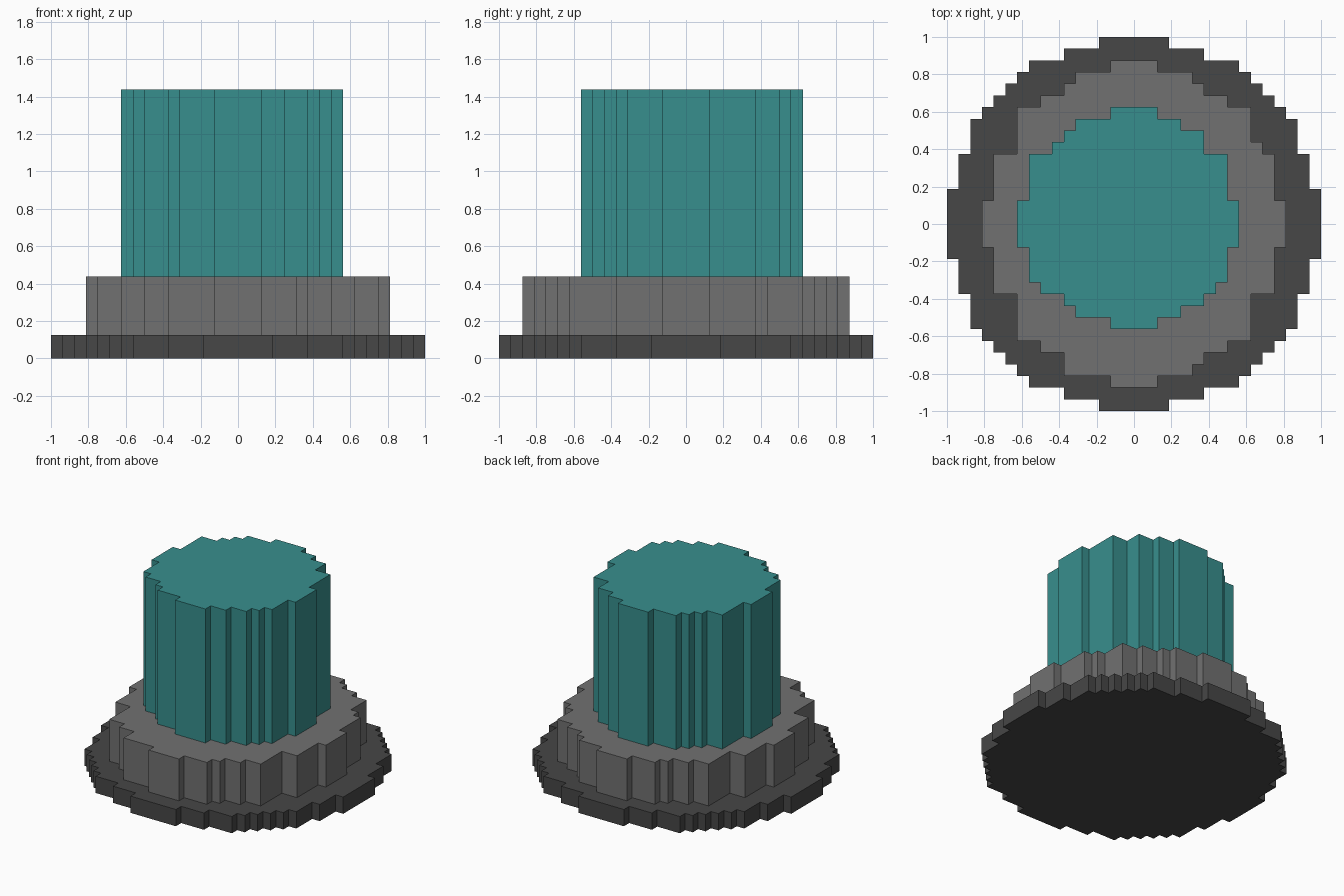
import bpy
import bmesh

if "Cube" in bpy.data.objects:
    bpy.data.objects.remove(bpy.data.objects["Cube"], do_unlink=True)

UNIT = 1 / 16  # size of one grid cell


def make_material(name, rgb):
    mat = bpy.data.materials.new(name)
    mat.use_nodes = True
    mat.diffuse_color = (*rgb, 1)
    mat.node_tree.nodes["Principled BSDF"].inputs["Base Color"].default_value = (*rgb, 1)
    return mat


def stair(corners, sx, sy):
    """Outer corners of one quadrant, with the inner corners filled in."""
    pts = []
    for i, (x, y) in enumerate(corners):
        pts.append((x * sx, y * sy))
        if i + 1 < len(corners):
            pts.append((x * sx, corners[i + 1][1] * sy))
    return pts


def stepped_disc(name, quadrants, z0, z1, mat):
    """Extrude a stair-stepped circle; quadrants run +x+y, +x-y, -x-y, -x+y."""
    ur, lr, ll, ul = quadrants
    outline = (stair(ur, 1, 1) + stair(lr, 1, -1)[::-1]
               + stair(ll, -1, -1) + stair(ul, -1, 1)[::-1])
    bm = bmesh.new()
    bottom = bm.faces.new([bm.verts.new((x * UNIT, y * UNIT, z0)) for x, y in outline])
    top = bmesh.ops.extrude_face_region(bm, geom=[bottom], use_keep_orig=True)["geom"]
    bmesh.ops.translate(bm, vec=(0, 0, z1 - z0),
                        verts=[v for v in top if isinstance(v, bmesh.types.BMVert)])
    bmesh.ops.recalc_face_normals(bm, faces=bm.faces)
    mesh = bpy.data.meshes.new(name)
    bm.to_mesh(mesh)
    bm.free()
    mesh.materials.append(mat)
    obj = bpy.data.objects.new(name, mesh)
    bpy.context.collection.objects.link(obj)
    return obj


dark = make_material("dark grey", (0.063, 0.063, 0.063))
grey = make_material("mid grey", (0.165, 0.165, 0.165))
teal = make_material("teal", (0.039, 0.275, 0.27))

# Wide base plate, the same in all four quadrants
base = [(3, 16), (6, 15), (9, 14), (10, 13), (11, 12),
        (12, 11), (13, 10), (14, 9), (15, 6), (16, 3)]
stepped_disc("base_plate", [base] * 4, 0, 2 * UNIT, dark)

# Middle collar, with a few irregular steps
collar = [(2, 14), (5, 13), (6, 12), (8, 11), (10, 10), (12, 6), (13, 2)]
collar_back_left = collar[:5] + [(11, 7)] + collar[5:]
collar_front_right = [(2, 14), (6, 13)] + collar[3:]
stepped_disc("collar", [collar_back_left, collar, collar_front_right, collar],
             2 * UNIT, 7 * UNIT, grey)

# Tall column, slightly off centre
column = [
    [(2, 10), (4, 9), (6, 8), (8, 6), (9, 2)],
    [(2, 9), (4, 8), (6, 7), (7, 6), (8, 5), (9, 2)],
    [(2, 9), (5, 8), (6, 7), (8, 6), (9, 5), (10, 2)],
    [(2, 10), (5, 9), (6, 8), (7, 7), (9, 6), (10, 2)],
]
stepped_disc("column", column, 7 * UNIT, 23 * UNIT, teal)
